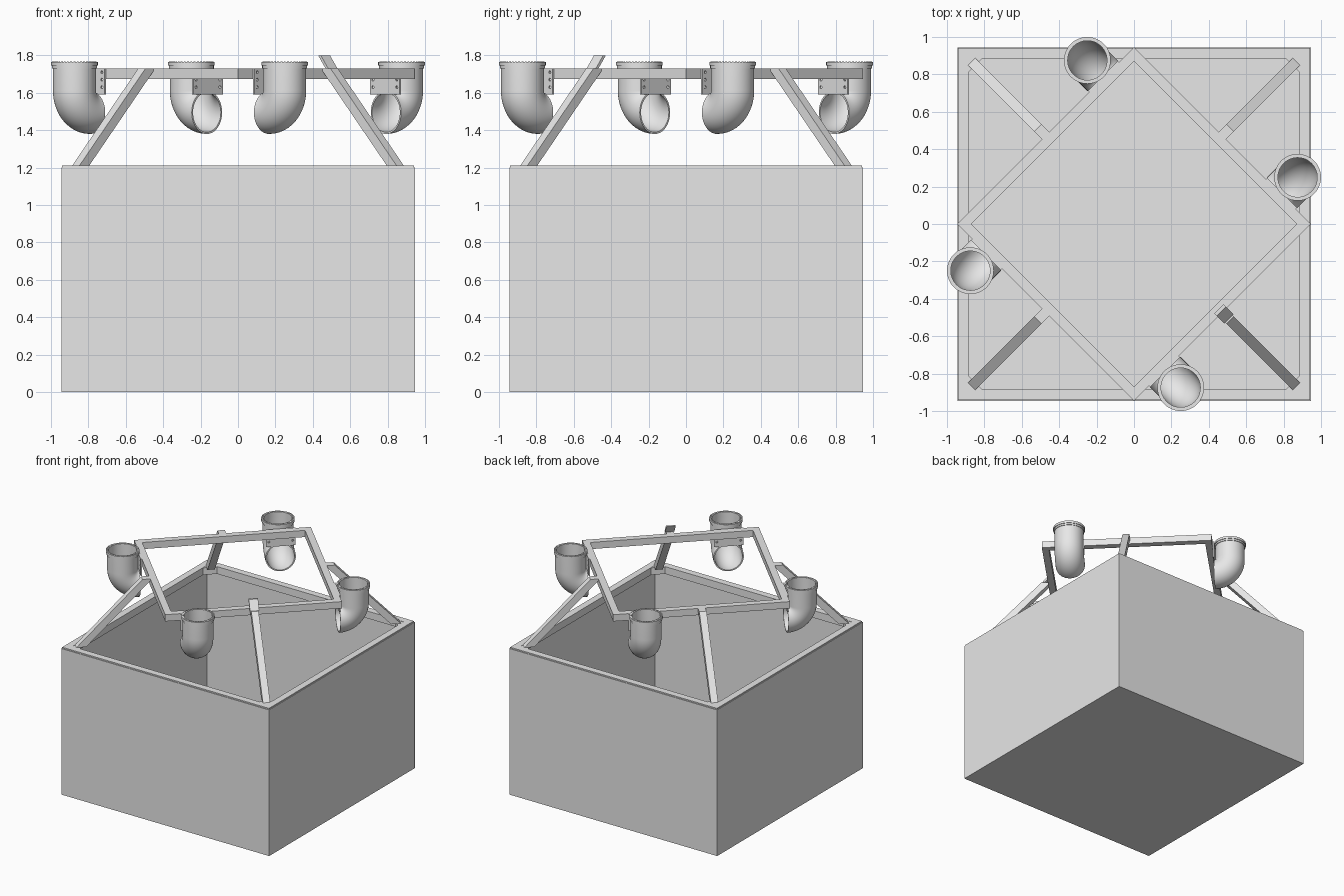
import bpy
import bmesh
from math import sin, cos, pi, radians, sqrt
from mathutils import Matrix, Vector

if "Cube" in bpy.data.objects:
    bpy.data.objects.remove(bpy.data.objects["Cube"], do_unlink=True)

grey = bpy.data.materials.new("plain grey")
grey.use_nodes = True
grey.diffuse_color = (0.8, 0.8, 0.8, 1)
grey.node_tree.nodes["Principled BSDF"].inputs["Base Color"].default_value = (0.8, 0.8, 0.8, 1)


def finish(bm, name, smooth=False):
    """Turn a bmesh into a mesh with tidy normals and sharp corners."""
    bmesh.ops.recalc_face_normals(bm, faces=bm.faces)
    for f in bm.faces:
        f.smooth = smooth
    for e in bm.edges:
        e.smooth = len(e.link_faces) == 2 and e.calc_face_angle(0) < radians(35)
    me = bpy.data.meshes.new(name)
    bm.to_mesh(me)
    bm.free()
    me.materials.append(grey)
    return me


def place(me, name, turn=0):
    ob = bpy.data.objects.new(name, me)
    ob.rotation_euler.z = turn
    bpy.context.collection.objects.link(ob)
    return ob


def skin(bm, rings, closed=True):
    """Bridge a row of point rings; an open row gets end caps."""
    loops = [[bm.verts.new(p) for p in ring] for ring in rings]
    pairs = list(zip(loops, loops[1:]))
    if closed:
        pairs.append((loops[-1], loops[0]))
    else:
        bm.faces.new(loops[0])
        bm.faces.new(loops[-1])
    for a, b in pairs:
        n = len(a)
        for i in range(n):
            j = (i + 1) % n
            bm.faces.new((a[i], a[j], b[j], b[i]))


def lathe(bm, profile, sides, phase=0, centre=(0, 0), closed=True):
    rings = []
    for r, z in profile:
        angles = [phase + 2 * pi * i / sides for i in range(sides)]
        rings.append([(centre[0] + r * cos(a), centre[1] + r * sin(a), z) for a in angles])
    skin(bm, rings, closed)


def box(bm, lo, hi):
    lo, hi = Vector(lo), Vector(hi)
    mat = Matrix.Translation((lo + hi) / 2) @ Matrix.Diagonal((*(hi - lo), 1))
    bmesh.ops.create_cube(bm, size=1, matrix=mat)


def slab(bm, outline, half):
    """Extrude a (y, z) outline along x."""
    skin(bm, [[(s * half, y, z) for y, z in outline] for s in (-1, 1)], closed=False)


WALL, RIM_TOP, FRAME_TOP = 0.945, 1.21, 1.73
D = sqrt(2)

# Open thin-walled tub
bm = bmesh.new()
inner = WALL - 0.005
lathe(bm, [(WALL * D, 0), (WALL * D, 1.2), (inner * D, 1.2), (inner * D, 0.005)],
      4, pi / 4, closed=False)
place(finish(bm, "tub"), "tub")

# Square-tube rim inside the top of the tub
bm = bmesh.new()
a, b = inner * D, 0.885 * D
lathe(bm, [(a, 1.15), (a, RIM_TOP), (b, RIM_TOP), (b, 1.15)], 4, pi / 4)
place(finish(bm, "tub_rim"), "tub_rim")

# Raised frame turned a quarter-corner
bm = bmesh.new()
a, b = 0.945, 0.87
lathe(bm, [(a, 1.675), (a, FRAME_TOP), (b, FRAME_TOP), (b, 1.675)], 4)
place(finish(bm, "upper_frame"), "upper_frame")

# Parts of one frame side, facing -y before being turned
SIDE = -0.668
PX, PY = -0.442, -0.795
R, BEND, START = 0.115, 0.118, 1.613

# Sloping brace with level-cut ends
bm = bmesh.new()
t = 0.037
slab(bm, [(-1.19 - t, RIM_TOP), (-1.19 + t, RIM_TOP), (-0.69 + t, FRAME_TOP), (-0.69 - t, FRAME_TOP)], 0.0275)
brace = finish(bm, "brace")

# Corner gusset under the brace foot
bm = bmesh.new()
tip, cut = 0.885 * D, 0.075 / D
skin(bm, [[(0, -tip, z), (cut, cut - tip, z), (-cut, cut - tip, z)] for z in (1.15, RIM_TOP - 0.002)],
     closed=False)
gusset = finish(bm, "corner_gusset")

# Elbow pipe: outer skin down, inner skin back up
bm = bmesh.new()


def pipe_rings(r):
    stations = [(0, 1.735, 0)]
    for i in range(15):
        q = pi / 2 * i / 14
        stations.append((BEND - BEND * cos(q), START - BEND * sin(q), q))
    rings = []
    for y, z, q in stations:
        ring = []
        for k in range(48):
            u, v = r * cos(2 * pi * k / 48), r * sin(2 * pi * k / 48)
            ring.append((PX + u, PY + y + v * cos(q), z + v * sin(q)))
        rings.append(ring)
    return rings


skin(bm, pipe_rings(R) + pipe_rings(0.105)[::-1])
pipe = finish(bm, "elbow_pipe", smooth=True)

# Stepped collar on the pipe mouth
bm = bmesh.new()
lathe(bm, [(0.105, 1.73), (0.12, 1.73), (0.12, 1.745), (0.125, 1.745), (0.125, 1.765), (0.105, 1.765)],
      48, centre=(PX, PY))
collar = finish(bm, "pipe_collar", smooth=True)

# Ring of small studs on the collar
bm = bmesh.new()
for k in range(40):
    w = 2 * pi * k / 40
    spot = Matrix.Translation((PX + 0.114 * cos(w), PY + 0.114 * sin(w), 1.766))
    bmesh.ops.create_cone(bm, cap_ends=True, segments=6, radius1=0.005, radius2=0.005,
                          depth=0.004, matrix=spot)
studs = finish(bm, "collar_studs")

# Mounting plate with two columns of holes
bm = bmesh.new()
box(bm, (PX - 0.112, SIDE - 0.01, 1.59), (PX + 0.112, SIDE, FRAME_TOP - 0.001))
plate_ob = place(finish(bm, "plate_blank"), "plate_blank")
bm = bmesh.new()
for sx in (-1, 1):
    for z in (1.63, 1.67, 1.71):
        spot = Matrix.Translation((PX + sx * 0.09, SIDE, z)) @ Matrix.Rotation(pi / 2, 4, "X")
        bmesh.ops.create_cone(bm, cap_ends=True, segments=12, radius1=0.008, radius2=0.008,
                              depth=0.06, matrix=spot)
cutter = place(finish(bm, "hole_cutter"), "hole_cutter")
cutter.hide_render = True
mod = plate_ob.modifiers.new("holes", "BOOLEAN")
mod.operation, mod.object, mod.solver = "DIFFERENCE", cutter, "EXACT"
graph = bpy.context.evaluated_depsgraph_get()
plate = bpy.data.meshes.new_from_object(plate_ob.evaluated_get(graph))
for helper in (plate_ob, cutter):
    bpy.data.objects.remove(helper, do_unlink=True)

# Repeat the side parts on all four sides
parts = {"brace": brace, "corner_gusset": gusset, "elbow_pipe": pipe,
         "pipe_collar": collar, "collar_studs": studs, "mounting_plate": plate}
sides = ("front_left", "back_left", "back_right", "front_right")
for k, side in enumerate(sides):
    for name, me in parts.items():
        place(me, side + "_" + name, pi / 4 + k * pi / 2)

# Slanted tab standing on the front left brace
bm = bmesh.new()
slab(bm, [(-0.717, FRAME_TOP), (-0.697, FRAME_TOP), (-0.641, 1.8), (-0.661, 1.8)], 0.035)
place(finish(bm, "brace_tab"), "brace_tab", pi / 4)
